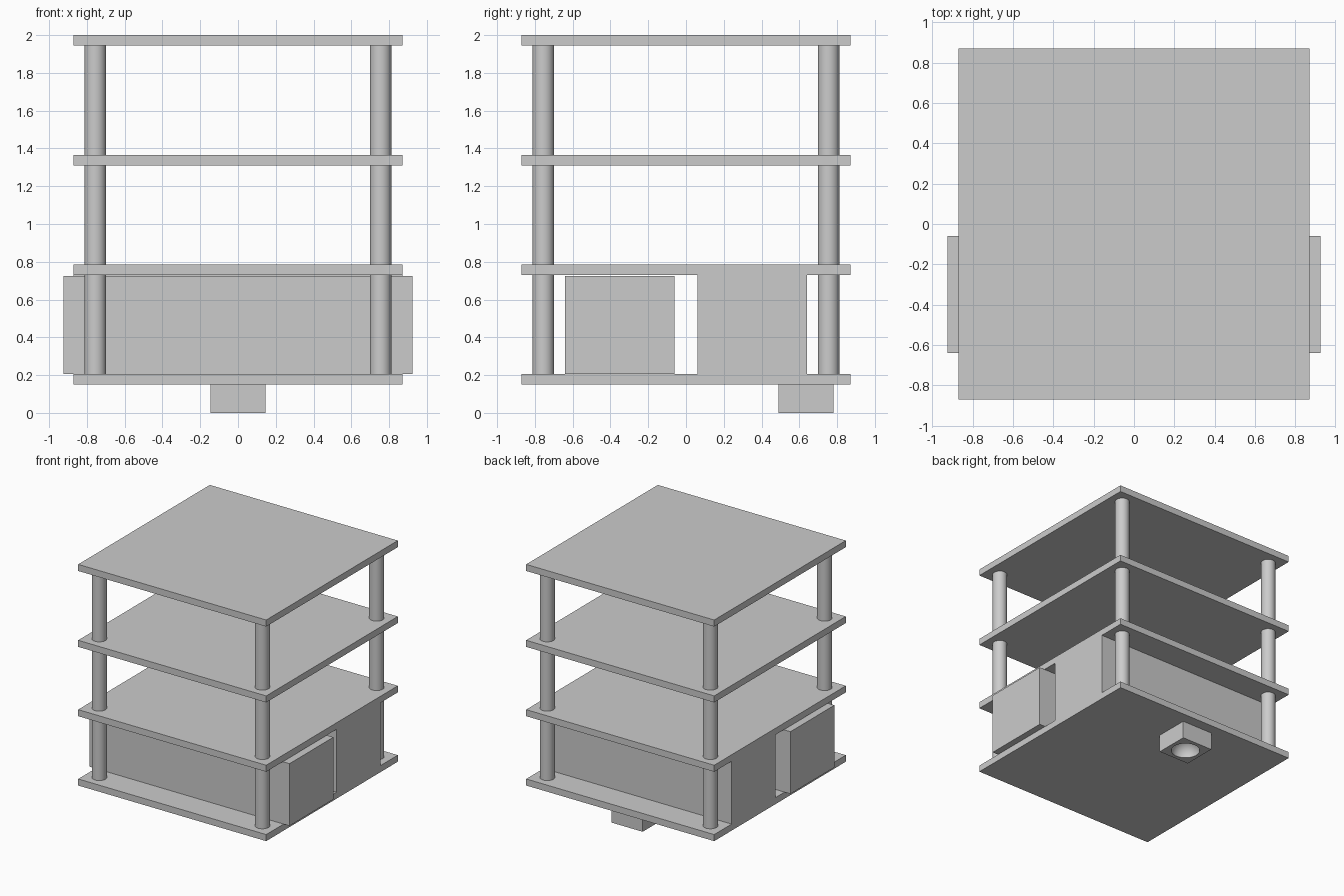
import bpy
import math

cube = bpy.data.objects.get("Cube")
if cube:
    bpy.data.objects.remove(cube, do_unlink=True)

grey = bpy.data.materials.new("light grey")
grey.use_nodes = True
colour = (0.6, 0.6, 0.6, 1)
grey.diffuse_color = colour
grey.node_tree.nodes["Principled BSDF"].inputs["Base Color"].default_value = colour


def finish(name):
    obj = bpy.context.object
    obj.name = name
    obj.data.materials.append(grey)
    return obj


def box(name, low, high):
    centre = [(a + b) / 2 for a, b in zip(low, high)]
    bpy.ops.mesh.primitive_cube_add(size=1, location=centre)
    obj = finish(name)
    obj.scale = [b - a for a, b in zip(low, high)]
    bpy.ops.object.transform_apply(location=False, rotation=False, scale=True)
    return obj


HALF = 0.87
THICK = 0.055
levels = {"bottom": 0.15, "lower": 0.73, "middle": 1.31, "top": 1.945}
floor = levels["bottom"] + THICK

# Four square decks
for name, z in levels.items():
    box(name + "_deck", (-HALF, -HALF, z), (HALF, HALF, z + THICK))

# Corner posts, one section between each pair of decks
heights = list(levels.values())
for sx, side in ((-1, "right"), (1, "left")):
    for sy, end in ((-1, "front"), (1, "back")):
        for i in range(len(heights) - 1):
            z0, z1 = heights[i] + THICK, heights[i + 1]
            bpy.ops.mesh.primitive_cylinder_add(
                vertices=48, radius=0.057, depth=z1 - z0,
                location=(sx * 0.755, sy * 0.755, (z0 + z1) / 2))
            finish(f"{end}_{side}_post_{i + 1}")
            bpy.ops.object.shade_smooth_by_angle(angle=math.radians(30))

# Blocks on the bottom deck: the front one is wider and slightly lower
box("front_block", (-0.925, -0.64, floor), (0.925, -0.06, 0.725))
box("back_block", (-HALF, 0.06, floor), (HALF, 0.64, levels["lower"]))

# Caster housing under the back, with a round socket in its underside
housing = box("caster_housing", (-0.145, 0.49, 0), (0.145, 0.78, levels["bottom"]))
bpy.ops.mesh.primitive_uv_sphere_add(
    segments=48, ring_count=24, radius=0.113, location=(0, 0.635, 0))
cutter = finish("socket_cutter")
bpy.ops.object.shade_smooth()
cutter.hide_render = True
cutter.display_type = "WIRE"
cutter.hide_set(True)
cut = housing.modifiers.new("socket", "BOOLEAN")
cut.operation = "DIFFERENCE"
cut.solver = "EXACT"
cut.object = cutter
